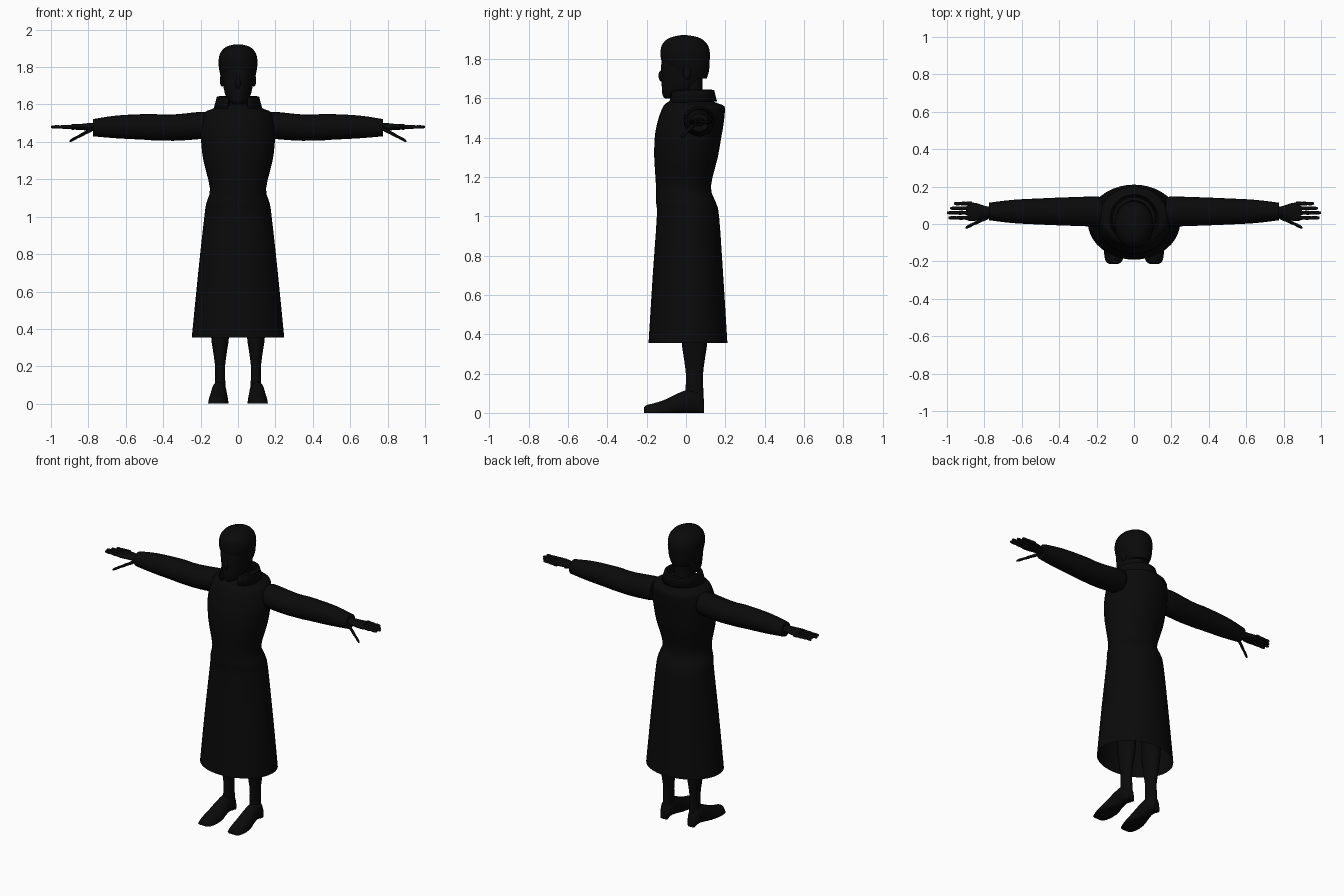
import bpy, bmesh, math
from mathutils import Matrix, Vector

cube = bpy.data.objects.get("Cube")
if cube:
    bpy.data.objects.remove(cube)

black = bpy.data.materials.new("soft_black")
black.use_nodes = True
tone = (0.003, 0.003, 0.003, 1)
black.diffuse_color = tone
black.node_tree.nodes["Principled BSDF"].inputs["Base Color"].default_value = tone

X, Y, Z = range(3)


def finish(name, bm, mirror=False):
    """Turn the bmesh into a smooth shaded object, optionally mirrored across x."""
    bmesh.ops.recalc_face_normals(bm, faces=bm.faces)
    mesh = bpy.data.meshes.new(name)
    bm.to_mesh(mesh)
    bm.free()
    mesh.materials.append(black)
    part = bpy.data.objects.new(name, mesh)
    bpy.context.collection.objects.link(part)
    if mirror:
        part.modifiers.new("Mirror", 'MIRROR')
    bpy.ops.object.select_all(action='DESELECT')
    bpy.context.view_layer.objects.active = part
    part.select_set(True)
    bpy.ops.object.shade_smooth_by_angle(angle=math.radians(40))
    return part


def smooth_sections(sections, steps):
    """Catmull-Rom interpolation between the given sections."""
    points = [Vector(section) for section in sections]
    padded = [points[0]] + points + [points[-1]]
    result = []
    for before, start, end, after in zip(padded, padded[1:], padded[2:], padded[3:]):
        leaving, arriving = (end - before) / 2, (after - start) / 2
        for step in range(steps):
            t = step / steps
            ease = t * t * (3 - 2 * t)
            result.append(start.lerp(end, ease) + leaving * t * (1 - t) ** 2
                          - arriving * t * t * (1 - t))
    return result + [points[-1]]


def loft(name, axis, centre, sections, depth=lambda r: r, lean=(0, 0),
         sides=24, steps=3, mirror=False, open_start=False):
    """Elliptic sections: position on the axis, radius, shift of the second coordinate."""
    bm = bmesh.new()
    origin = sections[0][0]
    loops = []
    for position, radius, shift in smooth_sections(sections, steps):
        travel = position - origin
        loop = []
        for side in range(sides):
            angle = math.tau * side / sides
            corner = [centre[0] + lean[0] * travel + radius * math.cos(angle),
                      centre[1] + lean[1] * travel + shift + depth(radius) * math.sin(angle)]
            corner.insert(axis, position)
            loop.append(bm.verts.new(corner))
        loops.append(loop)
    for low, high in zip(loops, loops[1:]):
        for side in range(sides):
            bm.faces.new((low[side - 1], low[side], high[side], high[side - 1]))
    if not open_start:
        bm.faces.new(loops[0])
    bm.faces.new(loops[-1])
    return finish(name, bm, mirror)


def ball(name, location, size, mirror=False):
    bm = bmesh.new()
    bmesh.ops.create_uvsphere(bm, u_segments=16, v_segments=10, radius=1,
                              matrix=Matrix.LocRotScale(Vector(location), None, Vector(size)))
    finish(name, bm, mirror)


def finger(name, base, tip, y, z, lean):
    """Tapered digit with slightly swollen joints."""
    joints = 6
    sections = []
    for joint in range(joints + 1):
        along = joint / joints
        swell = 0.001 if joint % 2 else -0.001
        sections.append((base + (tip - base) * along, 0.012 - 0.004 * along + swell, 0))
    sections.append((tip + 0.003, 0.002, 0))
    loft(name, X, (y, z), sections, lean=lean, sides=10, steps=2, mirror=True)


# Long coat with a waist, open at the hem
loft("coat", Z, (0, 0.01),
     [(0.355, 0.247, 0), (0.7, 0.213, 0), (1, 0.18, 0), (1.07, 0.17, -0.01),
      (1.15, 0.15, -0.023), (1.3, 0.185, -0.01), (1.4, 0.197, 0), (1.46, 0.198, 0.01),
      (1.52, 0.19, 0.022), (1.56, 0.175, 0.03), (1.575, 0.14, 0.02), (1.6, 0.09, 0.01)],
     depth=lambda r: min(0.045 + 0.63 * r, 0.9 * r + 0.005), sides=40, open_start=True)

# Sleeves, fuller at the shoulder and forearm
loft("sleeve", X, (0.067, 1.48),
     [(0.17, 0.072, 0.008), (0.2, 0.08, 0.008), (0.35, 0.076, -0.004), (0.5, 0.07, 0),
      (0.65, 0.062, 0), (0.775, 0.047, -0.004)],
     depth=lambda r: 0.02 + 0.66 * r if r > 0.073 else 0.98 * r, mirror=True)

# Hands
loft("palm", X, (0.065, 1.48),
     [(0.74, 0.028, 0), (0.79, 0.03, 0), (0.84, 0.046, 0), (0.875, 0.05, 0), (0.89, 0.046, 0)],
     depth=lambda r: 0.03 - 0.3 * r, sides=16, mirror=True)
for label, y, tip in (("index", 0.033, 0.99), ("middle", 0.06, 0.997),
                      ("ring", 0.084, 0.98), ("little", 0.109, 0.96)):
    finger(label + "_finger", 0.865, tip, y, 1.48, (0, 0))
finger("thumb", 0.775, 0.897, 0.04, 1.47, (-0.48, -0.53))

# Legs and feet
loft("leg", Z, (0.096, 0.043),
     [(0.05, 0.03, 0), (0.12, 0.028, 0), (0.2, 0.027, 0), (0.28, 0.037, 0),
      (0.36, 0.048, 0), (0.5, 0.052, 0), (0.95, 0.07, -0.03)],
     depth=lambda r: r + 0.017, mirror=True)
shoe = loft("shoe", Y, (0.108, 0),
            [(-0.213, 0.025, -0.03), (-0.2, 0.043, -0.02), (-0.16, 0.053, -0.01),
             (-0.1, 0.053, 0.01), (-0.04, 0.045, 0.04), (0.02, 0.04, 0.06),
             (0.07, 0.035, 0.05), (0.092, 0.022, 0.01)],
            depth=lambda r: 0.06, lean=(-0.03, 0), mirror=True)
for vertex in shoe.data.vertices:  # flat sole
    vertex.co.z = max(vertex.co.z, 0)

# Neck, head and hair
loft("neck", Z, (0, 0.025), [(1.54, 0.07, 0), (1.62, 0.058, 0), (1.7, 0.06, 0)])
loft("head", Z, (0, 0),
     [(1.6, 0.02, -0.08), (1.612, 0.042, -0.062), (1.64, 0.062, -0.04), (1.68, 0.075, -0.024),
      (1.78, 0.09, -0.006), (1.86, 0.08, 0)],
     depth=lambda r: 1.33 * r)
loft("hair", Z, (0, 0),
     [(1.7, 0.07, 0.02), (1.74, 0.09, 0.008), (1.79, 0.101, -0.002), (1.83, 0.104, -0.004),
      (1.87, 0.097, -0.006), (1.9, 0.075, -0.007), (1.915, 0.045, -0.008), (1.922, 0.01, -0.01)],
     depth=lambda r: 1.21 * r, sides=32)
ball("nose", (0, -0.122, 1.715), (0.014, 0.018, 0.03))
ball("ear", (0.085, 0.005, 1.73), (0.012, 0.02, 0.035), mirror=True)

# Standing collar with a folded rim, open at the throat
bm = bmesh.new()
segments = 28
rows = []
for radius, height, dip in ((0.09, 1.575, 0.02), (0.096, 1.645, 0.005),
                            (0.113, 1.642, 0.005), (0.128, 1.585, 0.02)):
    row = []
    for segment in range(segments + 1):
        angle = math.radians(-66 + 312 * segment / segments)
        front = max(0, -math.sin(angle))
        row.append(bm.verts.new((radius * math.cos(angle) * (1 + 0.1 * front),
                                 0.03 + radius * math.sin(angle), height - dip * front)))
    rows.append(row)
for low, high in zip(rows, rows[1:]):
    for segment in range(segments):
        bm.faces.new((low[segment], low[segment + 1], high[segment + 1], high[segment]))
collar = finish("collar", bm)
collar.modifiers.new("Thickness", 'SOLIDIFY').thickness = 0.006
